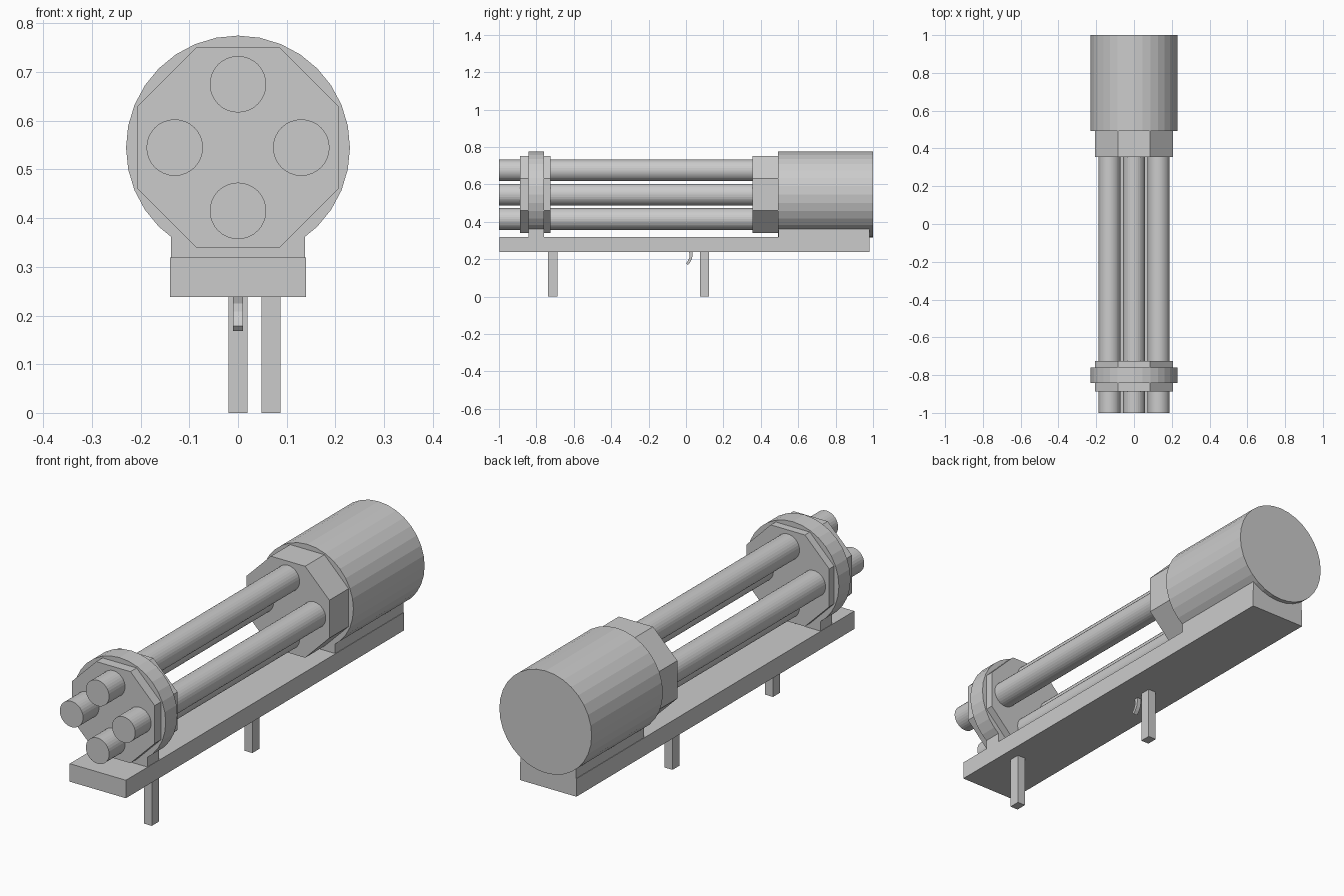
import bpy, bmesh, math
from mathutils import Matrix

if "Cube" in bpy.data.objects:
    bpy.data.objects.remove(bpy.data.objects["Cube"])

AXIS_Z = 0.545


def finish(name, bm):
    bmesh.ops.recalc_face_normals(bm, faces=bm.faces)
    mesh = bpy.data.meshes.new(name)
    bm.to_mesh(mesh)
    bm.free()
    obj = bpy.data.objects.new(name, mesh)
    bpy.context.collection.objects.link(obj)
    return obj


def box(name, x0, x1, y0, y1, z0, z1):
    bm = bmesh.new()
    m = (Matrix.Translation(((x0 + x1) / 2, (y0 + y1) / 2, (z0 + z1) / 2))
         @ Matrix.Diagonal((x1 - x0, y1 - y0, z1 - z0, 1)))
    bmesh.ops.create_cube(bm, size=1, matrix=m)
    return finish(name, bm)


def prism(name, profile, place, a, b):
    """Extrude a closed 2D profile between positions a and b."""
    bm = bmesh.new()
    r0 = [bm.verts.new(place(u, v, a)) for u, v in profile]
    r1 = [bm.verts.new(place(u, v, b)) for u, v in profile]
    n = len(profile)
    bm.faces.new(r0)
    bm.faces.new(r1)
    for i in range(n):
        j = (i + 1) % n
        bm.faces.new((r0[i], r0[j], r1[j], r1[i]))
    return finish(name, bm)


def along_y(u, v, d):
    return (u, d, v)


def along_x(u, v, d):
    return (d, u, v)


def disc(name, r, sides, y0, y1, x=0, z=AXIS_Z, turn=0):
    ring = [(x + r * math.cos(turn + math.tau * i / sides),
             z + r * math.sin(turn + math.tau * i / sides)) for i in range(sides)]
    return prism(name, ring, along_y, y0, y1)


# Rear drum and octagonal collars
OCT_R = 0.206 / math.cos(math.pi / 8)
disc("rear_drum", 0.23, 32, 0.493, 1.0)
disc("rear_collar", OCT_R, 8, 0.356, 0.5, turn=math.pi / 8)
disc("front_collar", OCT_R, 8, -0.887, -0.725, turn=math.pi / 8)
disc("front_ring", 0.23, 32, -0.843, -0.76)

# Four parallel tubes
for i in range(4):
    a = i * math.pi / 2
    disc(f"tube_{i + 1}", 0.058, 32, -1.0, 0.4,
         x=0.13 * math.cos(a), z=AXIS_Z + 0.13 * math.sin(a))

# Base plate
box("base_plate", -0.14, 0.14, -0.998, 0.98, 0.238, 0.319)


# Saddles with a curved top that follows the round parts
def saddle(name, y0, y1):
    w = 0.138
    top = [(w * k / 6, AXIS_Z - math.sqrt(0.228 ** 2 - (w * k / 6) ** 2))
           for k in range(6, -7, -1)]
    prism(name, [(-w, 0.31), (w, 0.31)] + top, along_y, y0, y1)


saddle("front_saddle", -0.843, -0.76)
saddle("rear_saddle", 0.495, 0.98)

# Handles under the base
box("front_handle", 0.048, 0.087, -0.738, -0.688, 0, 0.25)
box("rear_handle", -0.02, 0.02, 0.074, 0.124, 0, 0.25)

# Curved trigger
prism("trigger", [(0.013, 0.245), (0.036, 0.245), (0.036, 0.222), (0.031, 0.2),
                  (0.022, 0.183), (0.009, 0.168), (0.0, 0.178), (0.01, 0.19),
                  (0.018, 0.208), (0.02, 0.225)], along_x, -0.01, 0.01)
